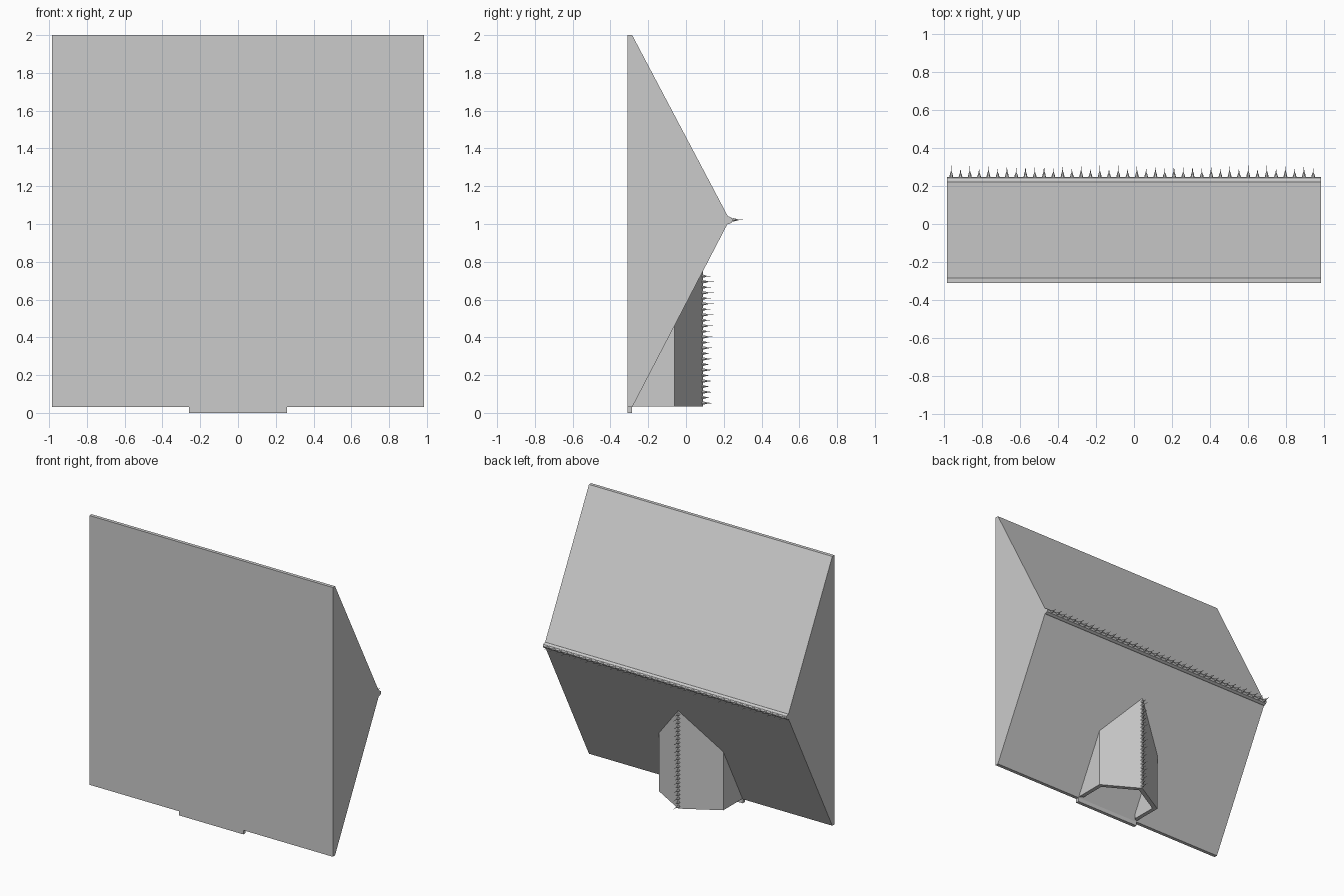
import bpy, bmesh, math
from mathutils import Vector

if "Cube" in bpy.data.objects:
    bpy.data.objects.remove(bpy.data.objects["Cube"])

grey = bpy.data.materials.new("plain grey")
grey.diffuse_color = (0.6, 0.6, 0.6, 1)
grey.use_nodes = True
grey.node_tree.nodes["Principled BSDF"].inputs["Base Color"].default_value = grey.diffuse_color


def finish(name, bm):
    bmesh.ops.recalc_face_normals(bm, faces=bm.faces)
    mesh = bpy.data.meshes.new(name)
    bm.to_mesh(mesh)
    bm.free()
    ob = bpy.data.objects.new(name, mesh)
    ob.data.materials.append(grey)
    bpy.context.collection.objects.link(ob)
    return ob


def extrude_x(name, profile, half):
    """Prism with a (y, z) profile, centred on x = 0."""
    bm = bmesh.new()
    a = [bm.verts.new((-half, y, z)) for y, z in profile]
    b = [bm.verts.new((half, y, z)) for y, z in profile]
    n = len(profile)
    bm.faces.new(a)
    bm.faces.new(b)
    for i in range(n):
        j = (i + 1) % n
        bm.faces.new((a[i], a[j], b[j], b[i]))
    return finish(name, bm)


def spikes(name, bases, radius, lengths, sides=6):
    """Row of needles pointing to +y, alternating in length."""
    bm = bmesh.new()
    for k, base in enumerate(bases):
        length = lengths[k % len(lengths)]
        rings = []
        for t, f in ((0, 1), (0.3, 0.6), (0.5, 0.22)):
            rings.append([bm.verts.new(Vector(base) + Vector((
                radius * f * math.cos(2 * math.pi * i / sides), length * t,
                radius * f * math.sin(2 * math.pi * i / sides)))) for i in range(sides)])
        tip = bm.verts.new(Vector(base) + Vector((0, length, 0)))
        for i in range(sides):
            j = (i + 1) % sides
            for r, s in zip(rings, rings[1:]):
                bm.faces.new((r[i], r[j], s[j], s[i]))
            bm.faces.new((rings[-1][i], rings[-1][j], tip))
    return finish(name, bm)


# Triangular main body
extrude_x("main_body", [(-0.31, 0.03), (-0.31, 2.0), (-0.285, 2.0),
                        (0.222, 1.04), (0.222, 1.005), (-0.285, 0.03)], 0.985)

# Rounded strip along the rear ridge, with its needles
extrude_x("ridge_strip", [(0.21, 1.04), (0.228, 1.04), (0.243, 1.032), (0.248, 1.02),
                          (0.243, 1.008), (0.228, 1.0), (0.21, 1.0)], 0.985)
spikes("ridge_spikes", [(-0.963 + i * 0.0489, 0.245, 1.022) for i in range(40)],
       0.011, (0.065, 0.052))

# Foot tab under the front slab
extrude_x("foot_tab", [(-0.31, 0), (-0.31, 0.031), (-0.285, 0.031), (-0.285, 0)], 0.26)

# Hollow pointed housing under the rear slope, open at the bottom
outer = [(-0.26, -0.282), (-0.26, -0.06), (0, 0.09), (0.26, -0.06), (0.26, -0.282)]
inner = [(-0.23, -0.265), (-0.23, -0.077), (0, 0.055), (0.23, -0.077), (0.23, -0.265)]
bm = bmesh.new()


def wall(points):
    low = [bm.verts.new((x, y, 0.035)) for x, y in points]
    high = [bm.verts.new((x, y, 0.045 + (y + 0.285) * 1.923)) for x, y in points]
    return low, high


(ol, oh), (il, ih) = wall(outer), wall(inner)
for i in range(4):
    for p, q in ((ol, oh), (il, ih), (ol, il), (oh, ih)):
        bm.faces.new((p[i], p[i + 1], q[i + 1], q[i]))
for i in (0, 4):
    bm.faces.new((ol[i], oh[i], ih[i], il[i]))
finish("rear_housing", bm)
spikes("housing_spikes", [(0, 0.085, 0.052 + i * 0.0292) for i in range(24)],
       0.011, (0.065, 0.048))
